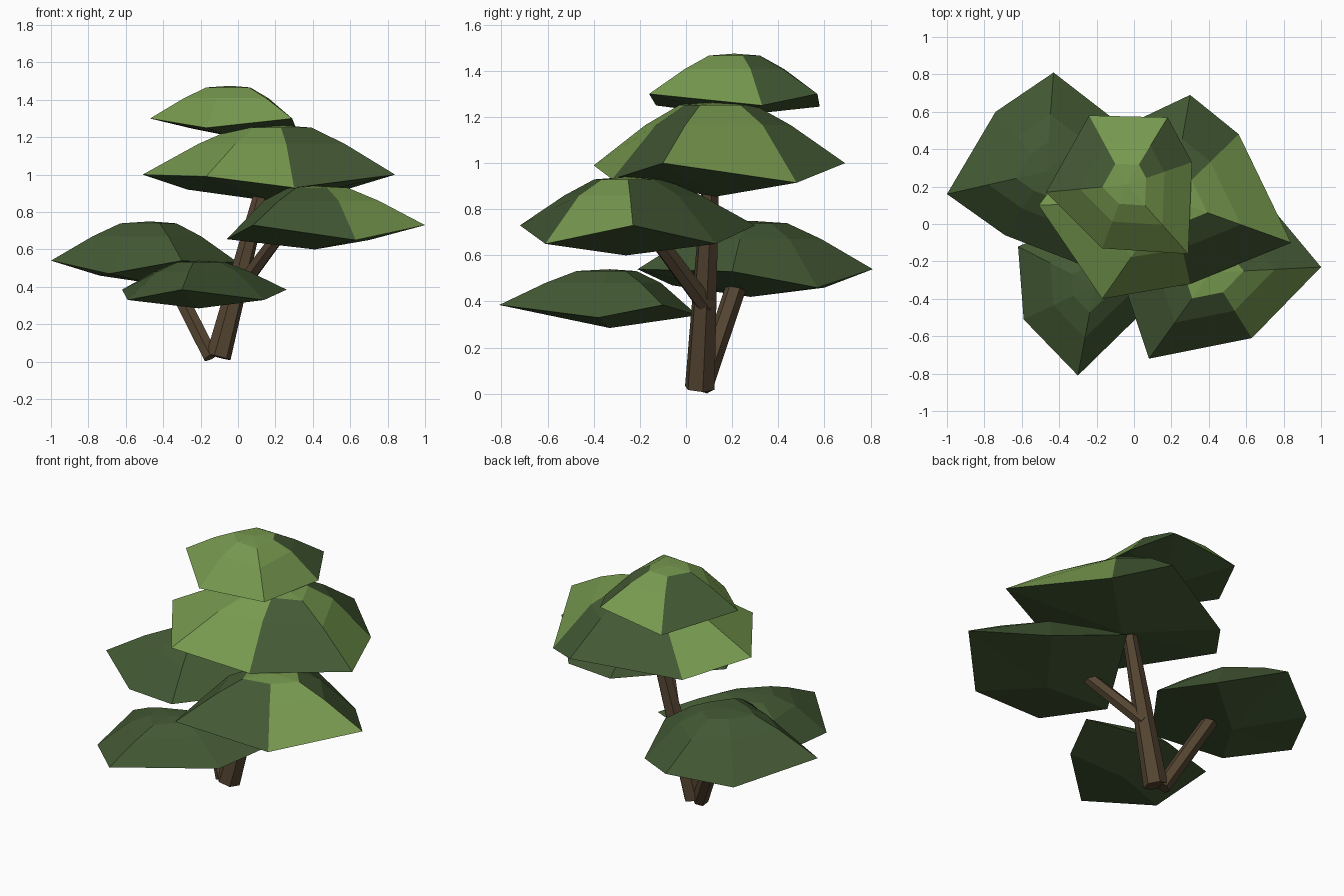
import bpy, bmesh
from mathutils import Vector

if "Cube" in bpy.data.objects:
    bpy.data.objects.remove(bpy.data.objects["Cube"])


def material(name, rgb):
    m = bpy.data.materials.new(name)
    m.diffuse_color = (*rgb, 1)
    m.use_nodes = True
    m.node_tree.nodes["Principled BSDF"].inputs["Base Color"].default_value = m.diffuse_color
    return m


DARK = material("dark green", (0.056, 0.100, 0.034))
LIGHT = material("light green", (0.185, 0.320, 0.078))
BARK = material("bark brown", (0.088, 0.058, 0.031))


def finish(name, bm, mats):
    bmesh.ops.recalc_face_normals(bm, faces=bm.faces)
    mesh = bpy.data.meshes.new(name)
    bm.to_mesh(mesh)
    bm.free()
    for m in mats:
        mesh.materials.append(m)
    bpy.context.collection.objects.link(bpy.data.objects.new(name, mesh))


# Faceted stem between two points
def stem(name, start, end, r1, r2, sides=6):
    a, b = Vector(start), Vector(end)
    d = b - a
    bm = bmesh.new()
    bmesh.ops.create_cone(bm, cap_ends=True, segments=sides,
                          radius1=r1, radius2=r2, depth=d.length)
    rot = d.to_track_quat('Z', 'Y').to_matrix().to_4x4()
    bmesh.ops.transform(bm, matrix=rot, verts=bm.verts)
    bmesh.ops.translate(bm, vec=(a + b) / 2, verts=bm.verts)
    finish(name, bm, [BARK])


# Foliage cushion: zigzag rim, two shrinking rings, flat crown, shallow underside
# Sectors listed in light are painted light green
def canopy(name, centre, top, bottom, rim, light):
    bm = bmesh.new()
    n = len(rim)
    cx, cy = centre
    base = max(p[2] for p in rim)
    h = top - base

    def ring(s, z):
        return [bm.verts.new((cx + (x - cx) * s, cy + (y - cy) * s, z)) for x, y, _ in rim]

    r0 = [bm.verts.new(p) for p in rim]
    r1 = ring(0.58, base + 0.62 * h)
    r2 = ring(0.30, base + 0.95 * h)
    apex = bm.verts.new((cx, cy, top))
    low = bm.verts.new((cx, cy, bottom))
    for i in range(n):
        j = (i + 1) % n
        for lower, upper in ((r0, r1), (r1, r2)):
            f = bm.faces.new((lower[i], lower[j], upper[j], upper[i]))
            f.material_index = int(i in light)
        f = bm.faces.new((r2[i], r2[j], apex))
        f.material_index = int(len(light) > 0)
        bm.faces.new((r0[j], r0[i], low))
    finish(name, bm, [DARK, LIGHT])


# Trunk and branches
stem("trunk", (-0.105, 0.06, 0.025), (0.15, 0.11, 1.0), 0.068, 0.036)
stem("left_branch", (-0.145, 0.07, 0.025), (-0.37, 0.22, 0.47), 0.045, 0.045)
stem("right_branch", (0.0, 0.09, 0.38), (0.23, -0.14, 0.69), 0.042, 0.038)

# Foliage, rims run counter-clockwise from the left
canopy("top_foliage", (-0.04, 0.21), 1.475, 1.205,
       [(-0.47, 0.17, 1.30), (-0.17, -0.13, 1.25), (0.29, -0.16, 1.30),
        (0.31, 0.33, 1.25), (0.18, 0.57, 1.30), (-0.24, 0.58, 1.245)],
       {0, 1, 2, 4})
canopy("middle_foliage", (0.20, 0.13), 1.265, 0.855,
       [(-0.51, 0.10, 1.0), (-0.17, -0.40, 0.99), (0.30, -0.32, 0.93),
        (0.84, -0.10, 1.0), (0.56, 0.48, 0.915), (0.30, 0.69, 1.0),
        (-0.27, 0.42, 0.92)],
       {0, 1, 3, 6})
canopy("right_foliage", (0.41, -0.26), 0.94, 0.60,
       [(-0.06, -0.30, 0.655), (0.08, -0.72, 0.73), (0.63, -0.61, 0.65),
        (1.0, -0.23, 0.73), (0.70, 0.13, 0.65), (0.30, 0.30, 0.73)],
       {2})
canopy("left_foliage", (-0.47, 0.28), 0.75, 0.42,
       [(-1.0, 0.16, 0.54), (-0.69, -0.06, 0.47), (-0.30, -0.21, 0.54),
        (0.0, 0.2, 0.53), (-0.12, 0.57, 0.46), (-0.43, 0.81, 0.54),
        (-0.74, 0.60, 0.46)],
       set())
canopy("front_foliage", (-0.21, -0.33), 0.54, 0.285,
       [(-0.62, -0.12, 0.385), (-0.59, -0.51, 0.33), (-0.30, -0.81, 0.385),
        (0.14, -0.38, 0.33), (0.26, -0.10, 0.385), (-0.20, 0.05, 0.34)],
       set())
